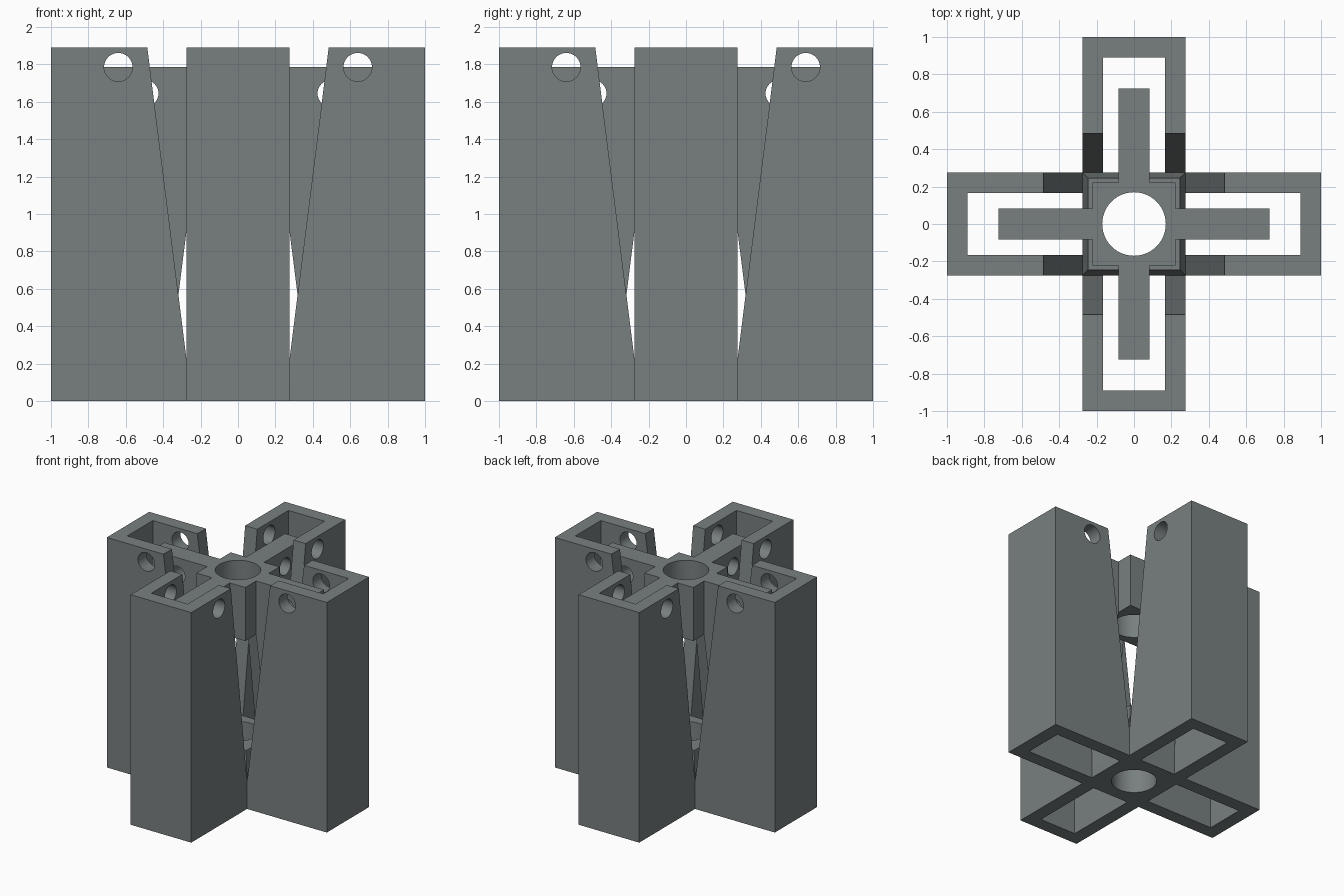
import bpy, math
from mathutils import Matrix

if "Cube" in bpy.data.objects:
    bpy.data.objects.remove(bpy.data.objects["Cube"])

grey = bpy.data.materials.new("slate_grey")
grey.diffuse_color = (0.19, 0.215, 0.215, 1)
grey.use_nodes = True
grey.node_tree.nodes["Principled BSDF"].inputs["Base Color"].default_value = grey.diffuse_color


def make(name, verts, faces, turn=0):
    me = bpy.data.meshes.new(name)
    me.from_pydata(verts, [], faces)
    me.transform(Matrix.Rotation(turn, 4, 'Z'))
    me.materials.append(grey)
    ob = bpy.data.objects.new(name, me)
    bpy.context.collection.objects.link(ob)
    return ob


def prism(name, low, high):
    """Solid between two matching loops (low seen counter-clockwise from outside the high end)."""
    n = len(low)
    faces = [tuple(reversed(range(n))), tuple(range(n, 2 * n))]
    faces += [(i, (i + 1) % n, n + (i + 1) % n, n + i) for i in range(n)]
    return name, list(low) + list(high), faces


def bar(name, profile, half, turn):
    """Extrude an (x, z) outline across y."""
    return make(*prism(name, [(x, half, z) for x, z in profile],
                       [(x, -half, z) for x, z in profile]), turn)


def box(name, x0, x1, half, z0, z1, turn=0):
    return bar(name, [(x0, z0), (x1, z0), (x1, z1), (x0, z1)], half, turn)


def rod(name, radius, x=0, z=0, turn=0, upright=False, n=48):
    """Round cutter, upright or lying across y."""
    ring = [(radius * math.cos(2 * math.pi * i / n), radius * math.sin(2 * math.pi * i / n))
            for i in range(n)]
    if upright:
        return make(*prism(name, [(a, b, -1) for a, b in ring], [(a, b, 3) for a, b in ring]))
    return bar(name, [(x + a, z + b) for a, b in ring], 0.4, turn)


def combine(target, operation, parts):
    for part in parts:
        m = target.modifiers.new(operation, 'BOOLEAN')
        m.operation, m.object, m.solver = operation, part, 'EXACT'
        bpy.context.view_layer.objects.active = target
        bpy.ops.object.modifier_apply(modifier=m.name)
        bpy.data.objects.remove(part)


def finish(ob):
    bpy.ops.object.select_all(action='DESELECT')
    ob.select_set(True)
    bpy.context.view_layer.objects.active = ob
    bpy.ops.object.shade_smooth_by_angle(angle=math.radians(25))


def mirrored(half):
    """Complete an outline from its right half, bottom to top."""
    return half + [(-x, z) for x, z in reversed(half)]


quarter = math.pi / 2
turns = [i * quarter for i in range(4)]

# Outer body: two crossed bars with a tapered V opening
body_outline = [(-1, 0), (1, 0), (1, 1.89), (0.485, 1.89), (0.275, 0.22),
                (-0.275, 0.22), (-0.485, 1.89), (-1, 1.89)]
body = bar("channel_body", body_outline, 0.275, 0)
square = [(-1, -1), (1, -1), (1, 1), (-1, 1)]
core = make(*prism("core", [(0.275 * a, 0.275 * b, 0.22) for a, b in square],
                   [(0.245 * a, 0.245 * b, 0.46) for a, b in square]))
combine(body, 'UNION', [bar("cross_bar", body_outline, 0.275, quarter), core])

# Hollow channels, pole bore and pin holes
combine(body, 'DIFFERENCE',
        [box("slot", 0.275, 0.89, 0.165, -0.5, 2.5, t) for t in turns]
        + [rod("pin_hole", 0.076, 0.64, 1.785, t) for t in turns]
        + [rod("bore", 0.17, upright=True)])
finish(body)

# Inner cross: hub with four hanging blades
blade_outline = [(0.22, 1.35), (0.352, 0.3), (0.725, 0.3), (0.725, 1.785)]
cross = bar("inner_cross", mirrored(blade_outline), 0.082, 0)
combine(cross, 'UNION', [bar("blades", mirrored(blade_outline), 0.082, quarter),
                         box("hub", -0.222, 0.222, 0.222, 1.345, 1.785)])
combine(cross, 'DIFFERENCE',
        [rod("blade_hole", 0.07, 0.495, 1.645, t) for t in turns]
        + [rod("bore", 0.17, upright=True)])
finish(cross)
